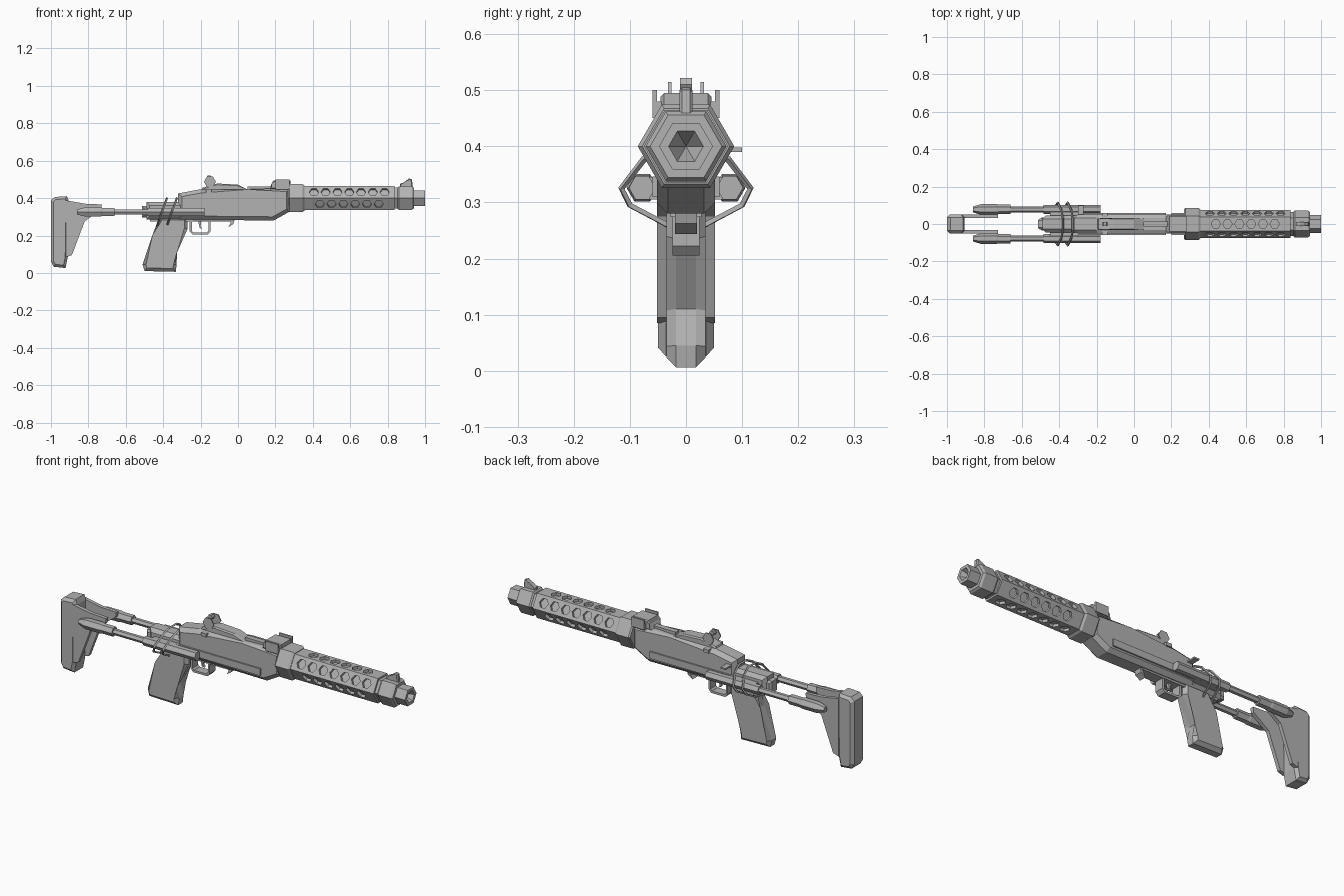
import bpy
import bmesh
from math import sin, cos, pi, radians
from mathutils import Vector

if "Cube" in bpy.data.objects:
    bpy.data.objects.remove(bpy.data.objects["Cube"], do_unlink=True)

GREY = (0.45, 0.45, 0.45, 1)
mat = bpy.data.materials.new("plain grey")
mat.use_nodes = True
mat.diffuse_color = GREY
mat.node_tree.nodes["Principled BSDF"].inputs["Base Color"].default_value = GREY
AXIS_Z = 0.4


def loft(bm, rings):
    """Bridge matching rings of points and cap both ends."""
    loops = [[bm.verts.new(p) for p in ring] for ring in rings]
    n = len(loops[0])
    for a, b in zip(loops, loops[1:]):
        for i in range(n):
            j = (i + 1) % n
            bm.faces.new((a[i], a[j], b[j], b[i]))
    bm.faces.new(loops[0][::-1])
    bm.faces.new(loops[-1])


def finish(name, bm):
    bmesh.ops.recalc_face_normals(bm, faces=bm.faces)
    mesh = bpy.data.meshes.new(name)
    bm.to_mesh(mesh)
    bm.free()
    mesh.materials.append(mat)
    obj = bpy.data.objects.new(name, mesh)
    bpy.context.collection.objects.link(obj)
    return obj


def hex_lathe(name, profile, y=0, z=AXIS_Z):
    """Six-sided turned part along x from (x, radius) pairs."""
    bm = bmesh.new()
    loft(bm, [[(x, y + r * cos(k * pi / 3), z + r * sin(k * pi / 3))
               for k in range(6)] for x, r in profile])
    return finish(name, bm)


def slab(name, outline, y0, y1, bevel=0):
    """Side outline in (x, z) extruded across y, with chamfered rims."""
    bm = bmesh.new()
    loft(bm, [[(x, y, z) for x, z in outline] for y in (y0, y1)])
    if bevel:
        rims = [e for e in bm.edges
                if abs(e.verts[0].co.y - e.verts[1].co.y) < 1e-5]
        bmesh.ops.bevel(bm, geom=rims, offset=bevel, segments=1,
                        profile=0.5, affect='EDGES', clamp_overlap=True)
    return finish(name, bm)


def box(name, x0, x1, y0, y1, z0, z1, bevel=0):
    return slab(name, [(x0, z0), (x1, z0), (x1, z1), (x0, z1)], y0, y1, bevel)


def hexagon(x, z, r):
    return [(x + r * cos(k * pi / 3), z + r * sin(k * pi / 3)) for k in range(6)]


# Barrel shroud with staggered rows of hexagonal vents
shroud = hex_lathe("barrel_shroud", [(0.34, 0.075), (0.837, 0.075)])
cut = bmesh.new()
apothem = 0.075 * cos(pi / 6)
for side in range(6):
    a = radians(30 + 60 * side)
    out = Vector((0, cos(a), sin(a)))
    along = Vector((0, -sin(a), cos(a)))
    count = 6 if side % 2 else 7
    if side in (3, 5):
        count = 6
    if side == 4:
        count = 7
    for i in range(count):
        mid = Vector((0.595 + (i - (count - 1) / 2) * 0.063, 0, AXIS_Z))
        loft(cut, [[mid + out * d + Vector((u, 0, 0)) + along * v
                    for u, v in hexagon(0, 0, 0.025)]
                   for d in (apothem - 0.014, apothem + 0.01)])
cutter = finish("vent_cutter", cut)
cutter.hide_render = True
mod = shroud.modifiers.new("vents", 'BOOLEAN')
mod.operation = 'DIFFERENCE'
mod.solver = 'EXACT'
mod.object = cutter
bpy.context.view_layer.objects.active = shroud
bpy.ops.object.modifier_apply(modifier=mod.name)
bpy.data.objects.remove(cutter, do_unlink=True)

# Collars, neck and hollow muzzle
hex_lathe("rear_collar", [(0.268, 0.08), (0.275, 0.086), (0.345, 0.086), (0.355, 0.078)])
hex_lathe("barrel_neck", [(0.83, 0.064), (0.865, 0.064)])
hex_lathe("front_collar", [(0.853, 0.066), (0.86, 0.072), (0.93, 0.072), (0.94, 0.064)])
hex_lathe("muzzle", [(0.93, 0.048), (1.0, 0.048), (1.0, 0.031), (0.94, 0.001)])
slab("front_sight", [(0.865, 0.455), (0.935, 0.455), (0.93, 0.5), (0.915, 0.505),
                     (0.89, 0.48), (0.865, 0.475)], -0.012, 0.012, 0.005)

# Receiver and its rear section
slab("receiver", [(-0.32, 0.285), (0.19, 0.28), (0.28, 0.33), (0.28, 0.455),
                  (0.06, 0.447), (-0.2, 0.447), (-0.32, 0.425)],
     -0.052, 0.052, 0.02)
box("rear_body", -0.49, -0.28, -0.045, 0.045, 0.285, 0.378, 0.018)
box("rear_cap", -0.513, -0.47, -0.03, 0.03, 0.297, 0.357, 0.01)
box("lower_rail", -0.47, -0.03, -0.028, 0.028, 0.274, 0.3)

# Top cover, rear sight and the bracket before the collar
slab("top_cover", [(-0.2, 0.435), (0.08, 0.435), (0.05, 0.447), (0.0, 0.472),
                   (-0.11, 0.478), (-0.19, 0.455)], -0.032, 0.032, 0.008)
slab("sight_peep", hexagon(-0.155, 0.51, 0.014), -0.011, 0.011)
box("sight_pin", -0.172, -0.142, -0.06, 0.06, 0.427, 0.445)
box("top_rib", 0.05, 0.2, -0.014, 0.014, 0.44, 0.462)
slab("bracket_plate", [(0.17, 0.448), (0.28, 0.448), (0.28, 0.495),
                       (0.19, 0.495), (0.185, 0.475)], -0.045, 0.045, 0.006)

# Pistol grip with ridged front and back
slab("grip", [(-0.42, 0.3), (-0.27, 0.3), (-0.27, 0.235), (-0.345, 0.11),
              (-0.328, 0.045), (-0.333, 0.006), (-0.5, 0.01), (-0.51, 0.045),
              (-0.44, 0.2)], -0.035, 0.035, 0.017)

# Trigger guard, trigger and catch
slab("trigger_guard", [(-0.258, 0.285), (-0.258, 0.222), (-0.243, 0.205), (-0.162, 0.205),
                       (-0.147, 0.222), (-0.147, 0.285), (-0.158, 0.285), (-0.158, 0.225),
                       (-0.167, 0.216), (-0.238, 0.216), (-0.247, 0.225), (-0.247, 0.285)],
     -0.024, 0.024)
slab("trigger", [(-0.215, 0.285), (-0.195, 0.285), (-0.2, 0.25), (-0.192, 0.235),
                 (-0.205, 0.24)], -0.007, 0.007)
slab("magazine_catch", [(-0.04, 0.285), (-0.018, 0.285), (-0.025, 0.262), (-0.052, 0.244),
                        (-0.04, 0.265)], -0.02, 0.02)
slab("side_lever", [(-0.3, 0.39), (-0.27, 0.39), (-0.27, 0.398), (-0.3, 0.398)], 0.03, 0.1)

# Shoulder pad
slab("shoulder_pad", [(-1, 0.06), (-0.985, 0.033), (-0.922, 0.026), (-0.91, 0.085),
                      (-0.905, 0.385), (-0.915, 0.41), (-0.98, 0.406), (-1, 0.388)],
     -0.05, 0.05, 0.014)

# Paired parts on both flanks
for label, s in (("left", 1), ("right", -1)):
    # Stock arm plate, sliding rods and tubes
    slab("stock_plate_" + label,
         [(-0.92, 0.388), (-0.82, 0.37), (-0.728, 0.366), (-0.732, 0.338),
          (-0.82, 0.275), (-0.888, 0.095), (-0.92, 0.085)], s * 0.033, s * 0.052)
    y, z = s * 0.078, 0.326
    hex_lathe("stock_sleeve_" + label,
              [(-0.862, 0.015), (-0.82, 0.028), (-0.735, 0.028),
               (-0.725, 0.025), (-0.66, 0.025)], y, z)
    hex_lathe("stock_rod_" + label, [(-0.67, 0.016), (-0.46, 0.016)], y, z)
    hex_lathe("stock_tube_" + label, [(-0.485, 0.024), (-0.18, 0.024)], y, z)
    box("tube_mount_" + label, -0.45, -0.3, s * 0.03, s * 0.075, 0.305, 0.345)
    box("side_bar_" + label, -0.32, 0.17, s * 0.04, s * 0.06, 0.31, 0.346)
    # Sight discs and bracket cheeks
    slab("sight_disc_" + label, hexagon(-0.15, 0.487, 0.032), s * 0.026, s * 0.032)
    box("bracket_cheek_" + label, 0.2, 0.275, s * 0.052, s * 0.06, 0.45, 0.5)
    box("bracket_foot_" + label, 0.2, 0.275, s * 0.04, s * 0.054, 0.445, 0.48)

# Slanted wire straps round the tubes
half = [(0.03, 0.4), (0.075, 0.377), (0.115, 0.325), (0.1, 0.295), (0.03, 0.258)]
loop = half + [(-y, z) for y, z in reversed(half)]
for label, x in (("rear", -0.425), ("front", -0.372)):
    curve = bpy.data.curves.new("strap_" + label, 'CURVE')
    curve.dimensions = '3D'
    curve.bevel_depth = 0.006
    curve.bevel_resolution = 0
    spline = curve.splines.new('POLY')
    spline.points.add(len(loop) - 1)
    for point, (y, z) in zip(spline.points, loop):
        point.co = (x + (z - 0.275) * 0.36, y, z, 1)
    spline.use_cyclic_u = True
    spline.use_smooth = False
    curve.materials.append(mat)
    bpy.context.collection.objects.link(bpy.data.objects.new("strap_" + label, curve))
